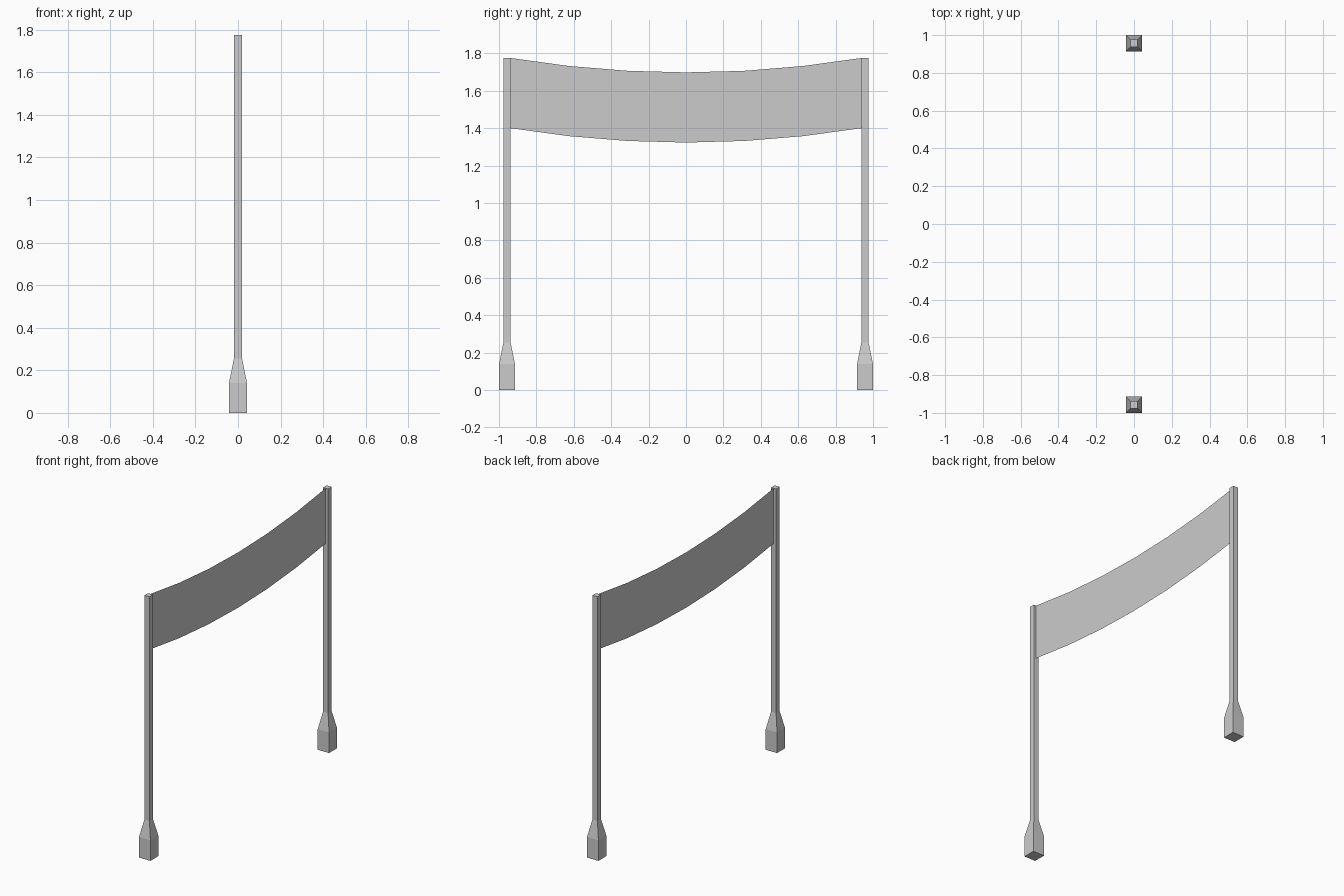
import bpy
import bmesh

cube = bpy.data.objects.get("Cube")
if cube:
    bpy.data.objects.remove(cube, do_unlink=True)

POST_Y = 0.957      # post centre distance
TOP = 1.775         # post height
INNER = 0.939       # inner face of the posts
SAG = 0.077
DROP = 0.375        # banner height
SEGMENTS = 6

grey = bpy.data.materials.new("light_grey")
grey.use_nodes = True
colour = (0.6, 0.6, 0.6, 1)
grey.diffuse_color = colour
grey.node_tree.nodes["Principled BSDF"].inputs["Base Color"].default_value = colour


def add_object(name, bm):
    mesh = bpy.data.meshes.new(name)
    bm.to_mesh(mesh)
    bm.free()
    mesh.materials.append(grey)
    obj = bpy.data.objects.new(name, mesh)
    bpy.context.collection.objects.link(obj)
    return obj


def add_post(name, y):
    # Square rings lofted upward: heavy foot, taper, slim pole
    bm = bmesh.new()
    rings = []
    for half, z in ((0.0425, 0), (0.0425, 0.14), (0.019, 0.255), (0.019, TOP)):
        corners = ((-half, -half), (half, -half), (half, half), (-half, half))
        rings.append([bm.verts.new((cx, y + cy, z)) for cx, cy in corners])
    for low, high in zip(rings, rings[1:]):
        for i in range(4):
            j = (i + 1) % 4
            bm.faces.new((low[i], low[j], high[j], high[i]))
    bm.faces.new(rings[0][::-1])
    bm.faces.new(rings[-1])
    return add_object(name, bm)


add_post("front_post", -POST_Y)
add_post("back_post", POST_Y)

# Sagging banner sheet hung between the posts
bm = bmesh.new()
columns = []
for i in range(SEGMENTS + 1):
    t = 2 * i / SEGMENTS - 1
    z = TOP - SAG * (1 - t * t)
    columns.append([bm.verts.new((0, t * INNER, h)) for h in (z - DROP, z)])
for a, b in zip(columns, columns[1:]):
    bm.faces.new((a[0], b[0], b[1], a[1]))
add_object("banner", bm)
